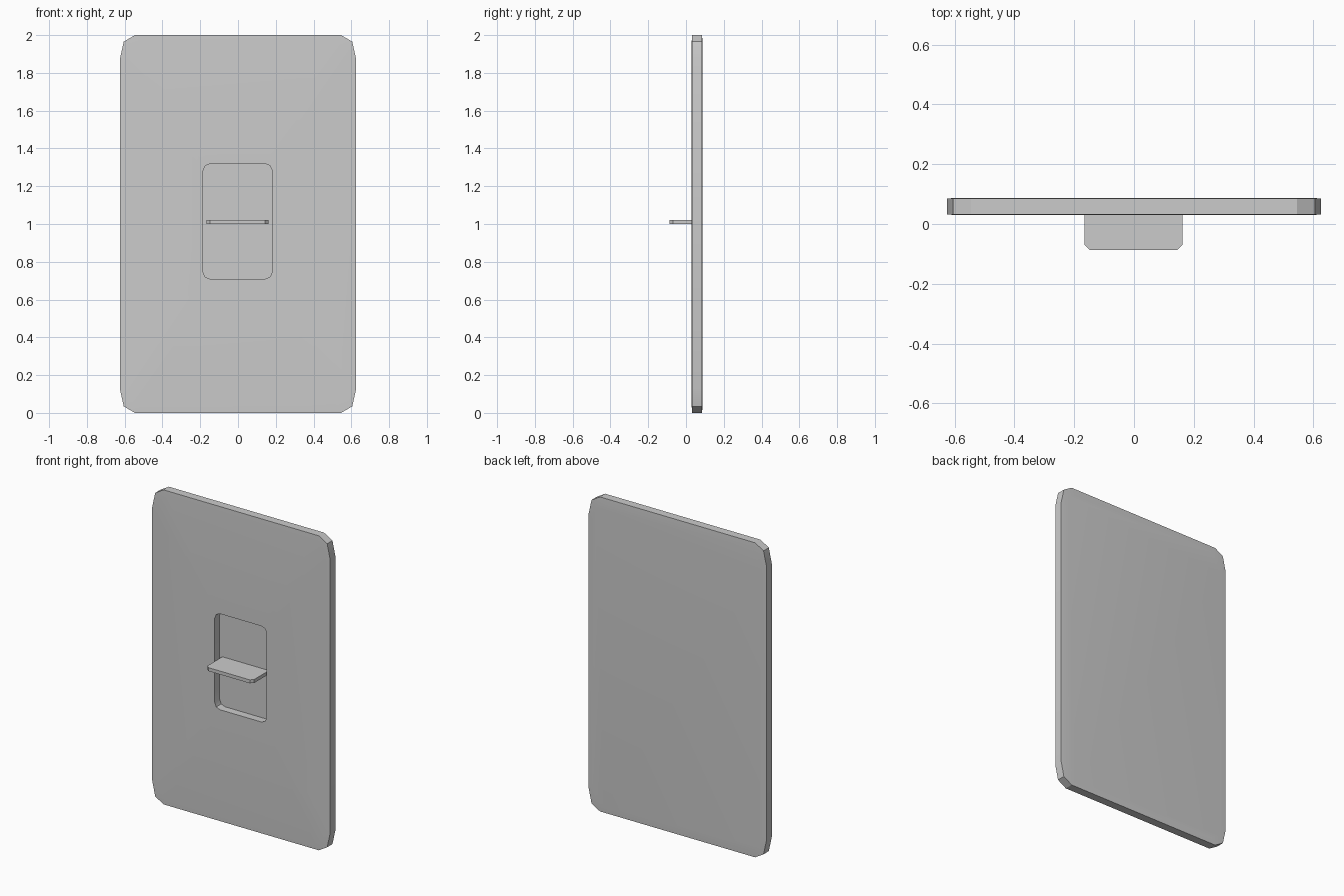
import bpy, bmesh

if "Cube" in bpy.data.objects:
    bpy.data.objects.remove(bpy.data.objects["Cube"])


def rounded_loop(cx, cz, hx, hz, cut_x, cut_z, mid_x, mid_z):
    """Twelve (x, z) points: a rectangle with two-segment rounded corners."""
    corner = [(hx, hz - cut_z), (hx - mid_x, hz - mid_z), (hx - cut_x, hz)]
    pts = []
    for sx, sz in ((1, 1), (-1, 1), (-1, -1), (1, -1)):
        part = corner if sx * sz > 0 else corner[::-1]
        pts += [(cx + sx * x, cz + sz * z) for x, z in part]
    return pts


def loft(name, rings):
    """Skin a list of equal-length vertex rings and cap both ends."""
    bm = bmesh.new()
    loops = [[bm.verts.new(p) for p in ring] for ring in rings]
    for a, b in zip(loops, loops[1:]):
        for i in range(len(a)):
            j = (i + 1) % len(a)
            bm.faces.new((a[i], a[j], b[j], b[i]))
    bm.faces.new(loops[0])
    bm.faces.new(loops[-1])
    bmesh.ops.recalc_face_normals(bm, faces=bm.faces)
    mesh = bpy.data.meshes.new(name)
    bm.to_mesh(mesh)
    bm.free()
    obj = bpy.data.objects.new(name, mesh)
    bpy.context.collection.objects.link(obj)
    bpy.ops.object.select_all(action='DESELECT')
    obj.select_set(True)
    bpy.context.view_layer.objects.active = obj
    bpy.ops.object.shade_smooth_by_angle(angle=0.5)
    return obj


# Wall plate with softly crowned faces and a recessed window in front
outer = rounded_loop(0, 1.0, 0.626, 1.0, 0.08, 0.13, 0.021, 0.035)
inner = rounded_loop(0, 1.0, 0.597, 0.962, 0.08, 0.12, 0.021, 0.035)
window = rounded_loop(-0.002, 1.014, 0.183, 0.305, 0.037, 0.037, 0.011, 0.011)
sections = [(inner, 0.0875), (outer, 0.085), (outer, 0.032),
            (inner, 0.03), (window, 0.03), (window, 0.08)]
loft("wall_plate", [[(x, y, z) for x, z in loop] for loop, y in sections])

# Horizontal toggle lever with clipped front corners
left, right, front, back, clip = -0.166, 0.162, -0.0875, 0.08, 0.018
outline = [(left, back), (left, front + clip), (left + clip, front),
           (right - clip, front), (right, front + clip), (right, back)]
loft("toggle_lever", [[(x, y, z) for x, y in outline] for z in (1.0, 1.022)])
